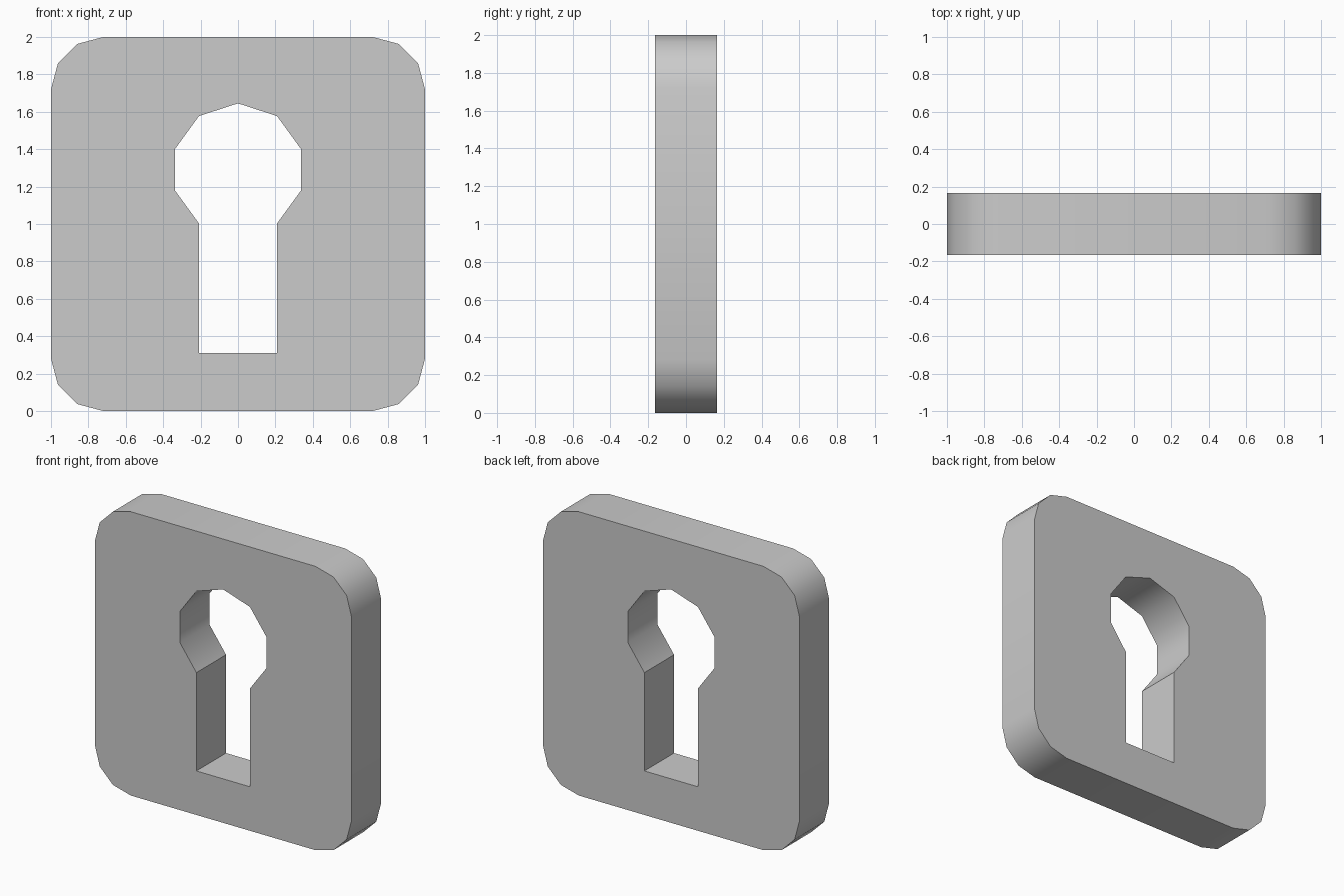
import bpy, bmesh
from math import sin, cos, radians

if "Cube" in bpy.data.objects:
    bpy.data.objects.remove(bpy.data.objects["Cube"])

HALF_DEPTH = 0.165


def arc(cx, cz, r, start, step, count):
    """Points on an arc, angles in degrees from +x."""
    return [(cx + r * cos(radians(start + step * i)),
             cz + r * sin(radians(start + step * i))) for i in range(count)]


def add_loop(bm, points):
    verts = [bm.verts.new((x, -HALF_DEPTH, z)) for x, z in points]
    return [bm.edges.new((v, verts[(i + 1) % len(verts)])) for i, v in enumerate(verts)]


# Rounded square outline, three facets per corner
outline = []
for k, (sx, sz) in enumerate([(1, 1), (-1, 1), (-1, -1), (1, -1)]):
    outline += arc(0.72 * sx, 1 + 0.72 * sz, 0.28, 90 * k, 30, 4)

# Keyhole: ten-sided head with its lowest point replaced by a straight slot
head = arc(0, 1.29, 0.355, -54, 36, 9)
slot_x, neck_z = head[0]
keyhole = head + [(-slot_x, 0.31), (slot_x, 0.31)]

# Fill between the two loops, then extrude to the plate thickness
bm = bmesh.new()
edges = add_loop(bm, outline) + add_loop(bm, keyhole)
bmesh.ops.triangle_fill(bm, use_beauty=True, edges=edges, normal=(0, -1, 0))
ext = bmesh.ops.extrude_face_region(bm, geom=bm.faces[:], use_keep_orig=True)
new_verts = [g for g in ext["geom"] if isinstance(g, bmesh.types.BMVert)]
bmesh.ops.translate(bm, verts=new_verts, vec=(0, 2 * HALF_DEPTH, 0))
bmesh.ops.recalc_face_normals(bm, faces=bm.faces[:])

# Smooth rim and head, crisp at the faces, slot corners and neck
for f in bm.faces:
    f.smooth = True
for e in bm.edges:
    at_neck = all(abs(abs(v.co.x) - slot_x) < 1e-4 and abs(v.co.z - neck_z) < 1e-4
                  for v in e.verts)
    e.smooth = e.calc_face_angle(0) < radians(40) and not at_neck

mesh = bpy.data.meshes.new("keyhole_plate")
bm.to_mesh(mesh)
bm.free()
plate = bpy.data.objects.new("keyhole_plate", mesh)
bpy.context.collection.objects.link(plate)
